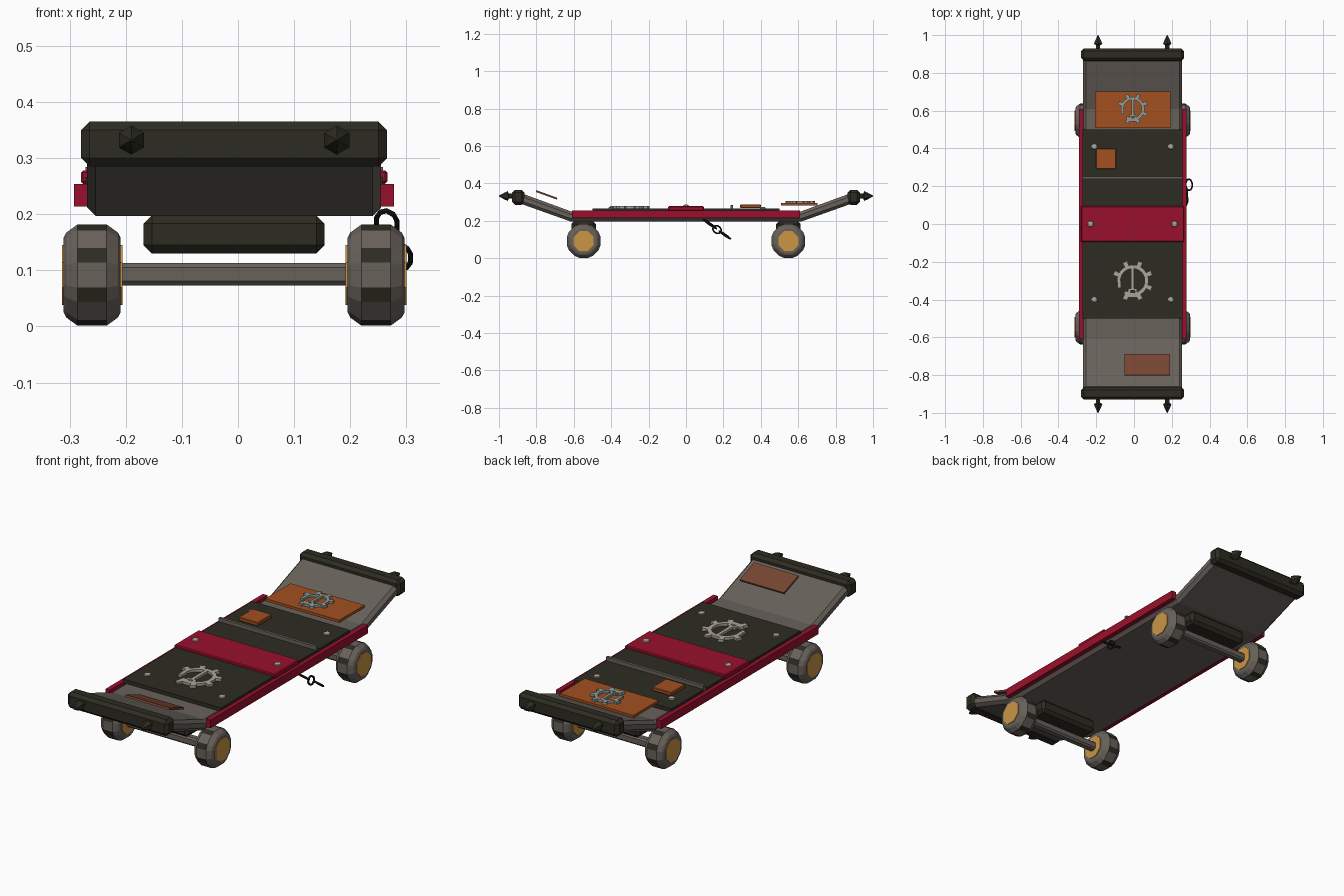
import bpy, bmesh, math
from mathutils import Matrix, Vector

cube = bpy.data.objects.get("Cube")
if cube:
    bpy.data.objects.remove(cube)

CX = -0.007  # centre line of the board


def material(name, *rgb):
    m = bpy.data.materials.new(name)
    m.use_nodes = True
    m.diffuse_color = (*rgb, 1)
    m.node_tree.nodes["Principled BSDF"].inputs["Base Color"].default_value = (*rgb, 1)
    return m


GREY = material("warm grey", 0.14, 0.12, 0.105)
OLIVE = material("dark olive", 0.026, 0.025, 0.016)
RED = material("crimson", 0.32, 0.005, 0.025)
ORANGE = material("rust orange", 0.36, 0.08, 0.014)
BROWN = material("rust brown", 0.18, 0.06, 0.03)
AMBER = material("amber", 0.6, 0.3, 0.055)
BEIGE = material("beige metal", 0.42, 0.38, 0.31)
STEEL = material("pale steel", 0.28, 0.34, 0.32)
BLACK = material("black iron", 0.01, 0.01, 0.009)


def finish(name, bm, *mats):
    bmesh.ops.recalc_face_normals(bm, faces=bm.faces[:])
    me = bpy.data.meshes.new(name)
    bm.to_mesh(me)
    bm.free()
    ob = bpy.data.objects.new(name, me)
    bpy.context.collection.objects.link(ob)
    for m in mats:
        me.materials.append(m)
    return ob


def bevel(ob, width, angle=30):
    mod = ob.modifiers.new("bevel", "BEVEL")
    mod.width = width
    mod.segments = 1
    mod.limit_method = "ANGLE"
    mod.angle_limit = math.radians(angle)
    return ob


def box(name, centre, size, mat, width=0, tilt=0):
    bm = bmesh.new()
    m = (Matrix.Translation(centre) @ Matrix.Rotation(tilt, 4, "X")
         @ Matrix.Diagonal((*size, 1)))
    bmesh.ops.create_cube(bm, size=1, matrix=m)
    ob = finish(name, bm, mat)
    return bevel(ob, width) if width else ob


def add_prism(bm, pts, z0, z1):
    """Extrude a flat outline from z0 to z1."""
    face = bm.faces.new([bm.verts.new((x, y, z0)) for x, y in pts])
    new = bmesh.ops.extrude_face_region(bm, geom=[face])["geom"]
    verts = [v for v in new if isinstance(v, bmesh.types.BMVert)]
    bmesh.ops.translate(bm, vec=(0, 0, z1 - z0), verts=verts)


def lathe(name, profile, angles, axis_matrix, *mats):
    """Spin (radius, height) points about z through the given angles."""
    bm = bmesh.new()
    rings = [[bm.verts.new((r * math.cos(a), r * math.sin(a), h)) for a in angles]
             for r, h in profile]
    n = len(angles)
    for i in range(len(rings) - 1):
        for j in range(n):
            k = (j + 1) % n
            bm.faces.new((rings[i][j], rings[i][k], rings[i + 1][k], rings[i + 1][j]))
    bm.faces.new(rings[0])
    bm.faces.new(rings[-1])
    bm.transform(axis_matrix)
    return finish(name, bm, *mats)


def even(n):
    return [math.tau * (i + 0.5) / n for i in range(n)]


# Deck with two kicked-up ends, extruded across the width
bm = bmesh.new()
half = [(0.61, 0.248), (0.875, 0.345), (0.89, 0.293), (0.62, 0.197)]
outline = half + [(-y, z) for y, z in reversed(half)]
add_prism(bm, outline, -0.262, 0.262)
bm.transform(Matrix(((0, 0, 1, CX), (1, 0, 0, 0), (0, 1, 0, 0), (0, 0, 0, 1))))
bevel(finish("deck", bm, GREY), 0.015, 50)

# Side rails
for side, s in (("left", 1), ("right", -1)):
    box(side + "_rail", (CX + s * 0.273, 0, 0.234), (0.024, 1.22, 0.04), RED)

# Grip plates, cross plate and ridge
box("grip_plate", (CX, 0, 0.256), (0.53, 1.0, 0.02), OLIVE)
box("cross_plate", (CX, 0, 0.266), (0.546, 0.19, 0.024), RED, 0.004)
box("grip_ridge", (CX, 0.245, 0.27), (0.53, 0.014, 0.028), GREY)

# Rusty patches
box("large_patch", (CX, 0.605, 0.287), (0.4, 0.195, 0.013), ORANGE)
box("small_patch", (-0.148, 0.345, 0.278), (0.105, 0.11, 0.018), ORANGE, 0.003)
box("brown_patch", (0.07, -0.745, 0.338), (0.24, 0.12, 0.01), BROWN, 0, -0.35)

# Rivets
spots = [(x, y, 0.266) for x in (-0.21, 0.195) for y in (-0.4, 0.41)]
spots += [(x, 0, 0.278) for x in (-0.23, 0.215)]
for x, y, z in spots:
    lathe("rivet", [(0.017, 0), (0.015, 0.005), (0.008, 0.008)], even(8),
          Matrix.Translation((x, y, z)), BEIGE)


def gear_ornament(name, centre, scale, mat):
    """Broken toothed ring with a central pin."""
    bm = bmesh.new()
    arc = [math.radians(-125 + 310 * i / 24) for i in range(25)]
    ring = [(0.084 * math.cos(a), 0.084 * math.sin(a)) for a in arc]
    ring += [(0.064 * math.cos(a), 0.064 * math.sin(a)) for a in reversed(arc)]
    add_prism(bm, ring, 0, 0.012)
    for k in range(8):
        a = math.radians(22.5 + 45 * k)
        if k == 4:
            continue
        c, s = math.cos(a), math.sin(a)
        tooth = [(0.08, -0.011), (0.108, -0.014), (0.108, 0.014), (0.08, 0.011)]
        add_prism(bm, [(r * c - t * s, r * s + t * c) for r, t in tooth], 0, 0.012)

    def bar(x, y, w, h):
        add_prism(bm, [(x - w, y - h), (x + w, y - h), (x + w, y + h), (x - w, y + h)],
                  0, 0.012)
    bar(0, 0.012, 0.008, 0.062)
    bar(-0.072, -0.02, 0.009, 0.018)
    for s in (-1, 1):
        bar(s * 0.018, -0.065, 0.006, 0.02)
        bar(0, -0.065 + s * 0.018, 0.022, 0.006)
    bm.transform(Matrix.Translation(centre) @ Matrix.Diagonal((scale, scale, 1, 1)))
    finish(name, bm, mat)


gear_ornament("front_gear", (CX, -0.3, 0.266), 1, BEIGE)
gear_ornament("rear_gear", (CX, 0.61, 0.2935), 0.75, STEEL)

# Uneven sixteen-sided outline: wide tread faces with narrow dark grooves between
tread = [math.radians(22.5 + 45 * k + d) for k in range(8) for d in (-8.5, 8.5)]
wheel_profile = [(0.068, -0.051), (0.078, -0.046), (0.093, -0.026),
                 (0.093, 0.026), (0.078, 0.046), (0.068, 0.051)]

for end, e in (("front", -1), ("rear", 1)):
    # Bumper and spikes
    box(end + "_bumper", (CX, e * 0.897, 0.325), (0.545, 0.066, 0.08), OLIVE, 0.015)
    for x in (-0.19, 0.176):
        m = Matrix.Translation((x, e * 0.925, 0.332)) @ Matrix.Rotation(-e * math.pi / 2, 4, "X")
        lathe(end + "_spike", [(0.013, 0), (0.013, 0.022), (0.026, 0.028), (0.018, 0.046),
                               (0.002, 0.075)], even(6), m, OLIVE)

    # Truck: mounting block and axle
    y = e * 0.547
    box(end + "_truck_block", (CX, y, 0.164), (0.323, 0.13, 0.068), OLIVE, 0.015)
    box(end + "_axle", (CX, y, 0.093), (0.43, 0.04, 0.04), GREY, 0.008)

    # Wheels with hub caps on both faces
    for side, s in (("left", 1), ("right", -1)):
        m = Matrix.Translation((CX + s * 0.253, y, 0.0915)) @ Matrix.Rotation(math.pi / 2, 4, "Y")
        wheel = lathe(f"{end}_{side}_wheel", wheel_profile, tread, m, GREY, OLIVE)
        for f in wheel.data.polygons:
            d = f.center - m.translation
            angle = math.degrees(math.atan2(d.z, d.y)) % 45
            on_tread = abs(d.x) < 0.01 and Vector((d.y, d.z)).length > 0.05
            if on_tread and abs(angle - 22.5) < 5:
                f.material_index = 1
        lathe(f"{end}_{side}_hub", [(0.058, -0.054), (0.058, 0.054)], even(8), m, AMBER)


def chain_link(name, centre, length, radius, roll):
    """Oval link hanging along a rearward slope."""
    bm = bmesh.new()
    n, k = 10, 5
    rings = []
    for i in range(n):
        a = math.tau * i / n
        out = Vector((math.cos(a), math.sin(a), 0))
        mid = Vector((length * out.x, radius * out.y, 0))
        rings.append([bm.verts.new(mid + 0.005 * (out * math.cos(b) + Vector((0, 0, math.sin(b)))))
                      for b in even(k)])
    for i in range(n):
        p, q = rings[i], rings[(i + 1) % n]
        for j in range(k):
            bm.faces.new((p[j], p[(j + 1) % k], q[(j + 1) % k], q[j]))
    # Local x follows the slope, then roll about it
    slope = Matrix.Rotation(math.radians(-35), 4, "X") @ Matrix.Rotation(math.pi / 2, 4, "Z")
    bm.transform(Matrix.Translation(centre) @ slope @ Matrix.Rotation(roll, 4, "X"))
    finish(name, bm, BLACK)


# Hanging chain on the left side
chain_link("upper_chain_link", (0.265, 0.128, 0.182), 0.042, 0.02, 0.2)
chain_link("middle_chain_link", (0.28, 0.166, 0.153), 0.025, 0.02, math.pi / 2)
chain_link("lower_chain_link", (0.291, 0.208, 0.124), 0.036, 0.018, 0.2)
